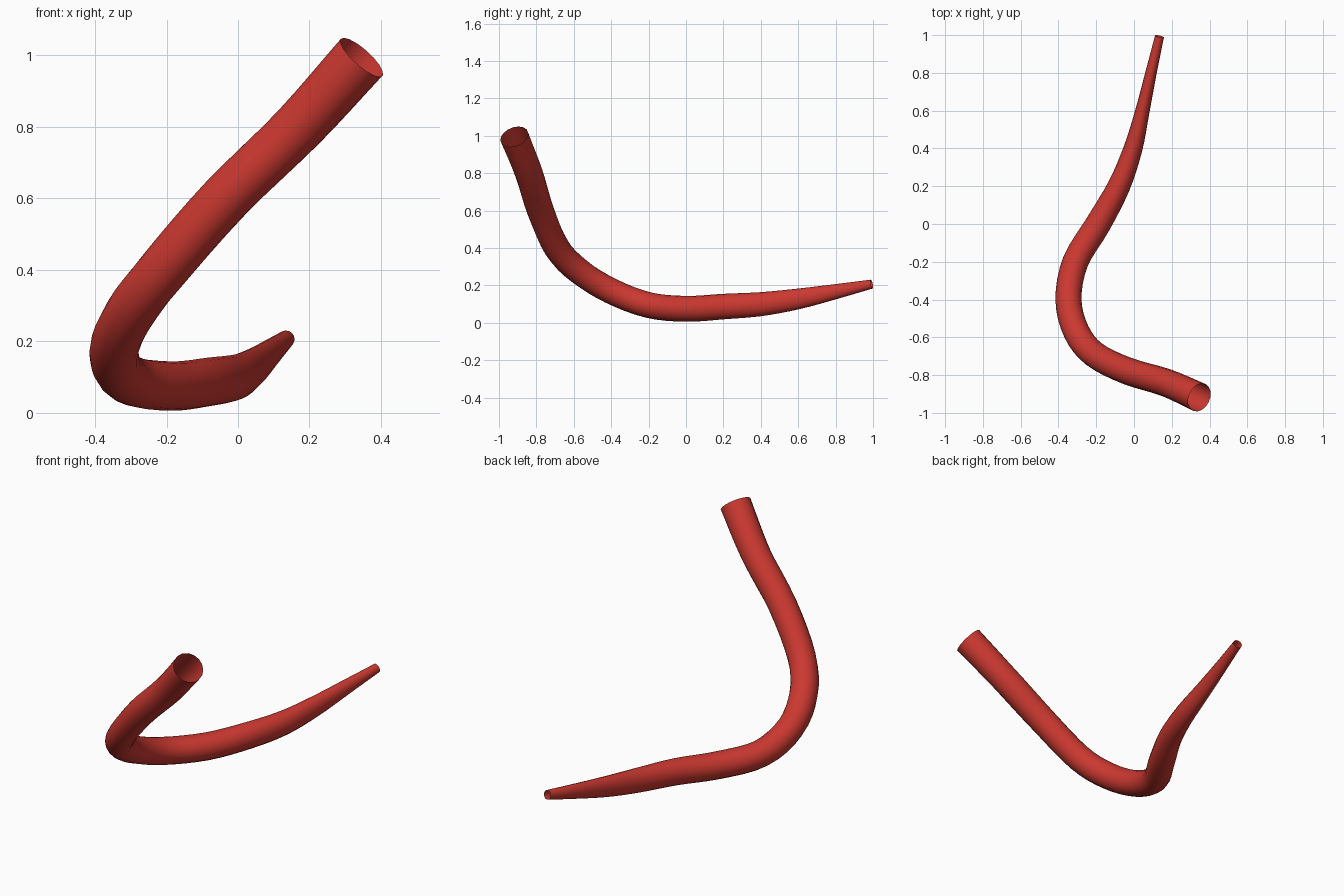
import bpy, bmesh, math
from mathutils import Vector

cube = bpy.data.objects.get("Cube")
if cube:
    bpy.data.objects.remove(cube, do_unlink=True)

SIDES = 16
STEPS = 4

# Centre line with half width and half height: x, y, z, width, height
path = [
    (0.346, -0.918, 0.995, 0.078, 0.078),
    (0.17, -0.84, 0.80, 0.074, 0.074),
    (-0.035, -0.778, 0.60, 0.072, 0.072),
    (-0.21, -0.69, 0.40, 0.07, 0.07),
    (-0.305, -0.57, 0.275, 0.07, 0.07),
    (-0.347, -0.40, 0.17, 0.069, 0.069),
    (-0.31, -0.20, 0.095, 0.069, 0.069),
    (-0.19, 0.0, 0.075, 0.068, 0.069),
    (-0.08, 0.20, 0.087, 0.06, 0.068),
    (-0.005, 0.40, 0.10, 0.05, 0.064),
    (0.045, 0.60, 0.128, 0.038, 0.055),
    (0.09, 0.80, 0.167, 0.03, 0.04),
    (0.135, 0.993, 0.207, 0.024, 0.024),
]
points = [Vector(p) for p in path]
points = [points[0] * 2 - points[1]] + points + [points[-1] * 2 - points[-2]]


def spline(a, b, c, d, t):
    """Smooth curve through b and c."""
    return 0.5 * (2 * b + (c - a) * t + (2 * a - 5 * b + 4 * c - d) * t ** 2
                  + (3 * b - a - 3 * c + d) * t ** 3)


samples = [spline(*points[i:i + 4], s / STEPS)
           for i in range(len(points) - 3) for s in range(STEPS)]
samples.append(points[-2])

# Sweep an oval ring along the centre line, leaving both ends open
bm = bmesh.new()
rings = []
for i, p in enumerate(samples):
    ahead = samples[min(i + 1, len(samples) - 1)].to_3d()
    behind = samples[max(i - 1, 0)].to_3d()
    tangent = (ahead - behind).normalized()
    side = tangent.cross(Vector((0, 0, 1))).normalized()
    up = side.cross(tangent)
    ring = []
    for k in range(SIDES):
        a = math.tau * k / SIDES
        ring.append(bm.verts.new(p.to_3d() + side * math.cos(a) * p[3]
                                 + up * math.sin(a) * p[4]))
    rings.append(ring)
for r, q in zip(rings, rings[1:]):
    for k in range(SIDES):
        n = (k + 1) % SIDES
        bm.faces.new((r[k], r[n], q[n], q[k]))
bmesh.ops.recalc_face_normals(bm, faces=bm.faces)
for f in bm.faces:
    f.smooth = True

mesh = bpy.data.meshes.new("tapered_tube")
bm.to_mesh(mesh)
bm.free()
tube = bpy.data.objects.new("tapered_tube", mesh)
bpy.context.collection.objects.link(tube)

# Red surface
red = bpy.data.materials.new("red")
red.use_nodes = True
colour = (0.60, 0.04, 0.03, 1)
red.diffuse_color = colour
red.node_tree.nodes["Principled BSDF"].inputs["Base Color"].default_value = colour
mesh.materials.append(red)
